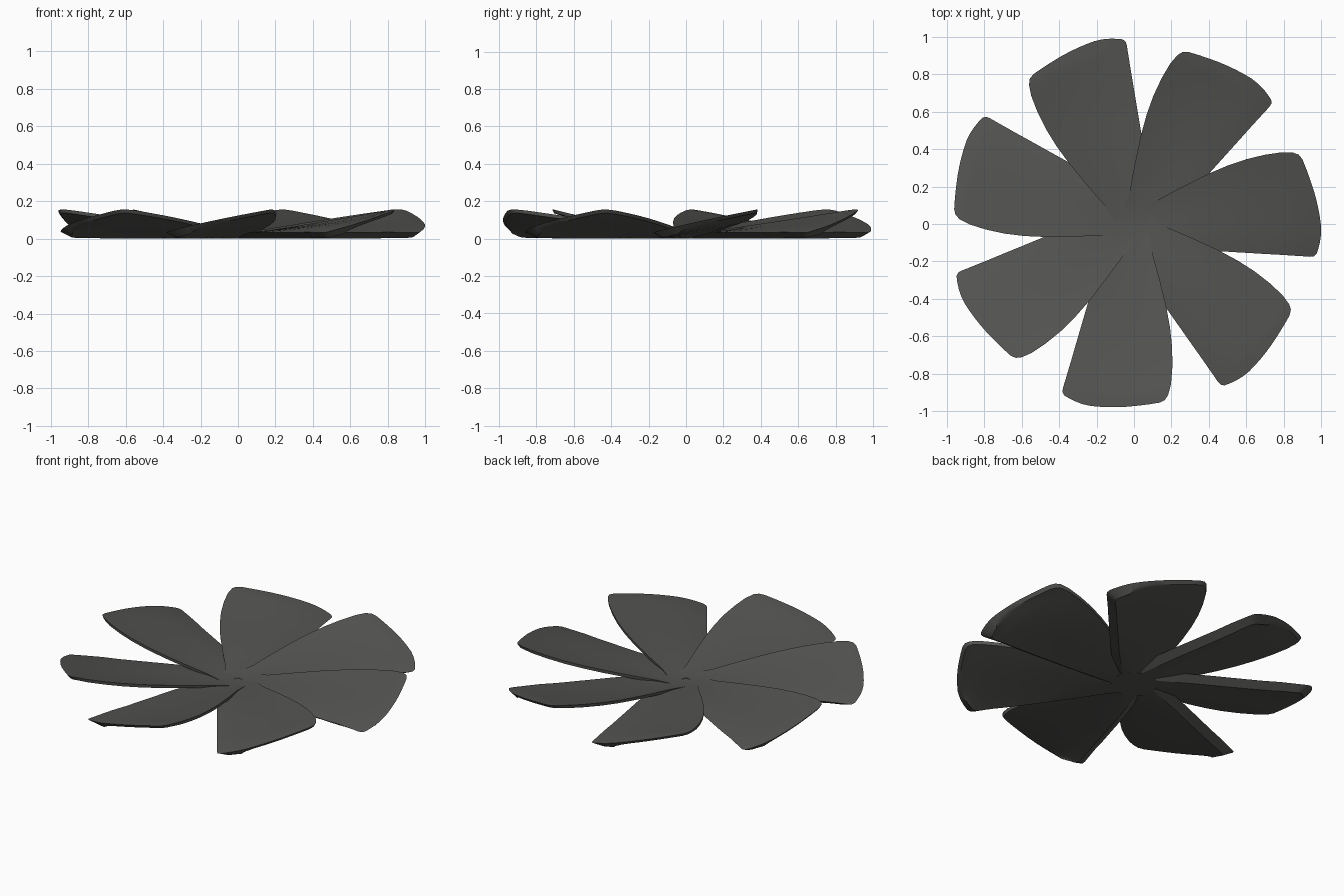
import bpy, bmesh, math
from mathutils import Matrix

if "Cube" in bpy.data.objects:
    bpy.data.objects.remove(bpy.data.objects["Cube"])

BLADES = 7
ACROSS = 10
# Blade plan lying along +x: (x, low edge y, high edge y)
PLAN = [(0.02, -0.09, 0.09), (0.12, -0.12, 0.125), (0.25, -0.13, 0.195),
        (0.39, -0.142, 0.265), (0.50, -0.148, 0.312), (0.60, -0.154, 0.346),
        (0.70, -0.16, 0.370), (0.79, -0.165, 0.383), (0.85, -0.169, 0.381),
        (0.88, -0.171, 0.370), (0.90, -0.172, 0.345), (0.92, -0.174, 0.295),
        (0.94, -0.175, 0.240), (0.96, -0.173, 0.180), (0.975, -0.160, 0.125),
        (0.985, -0.130, 0.080), (0.993, -0.098, 0.035), (0.999, -0.055, -0.01)]


def nominal(x):
    """Low and high edges, ignoring the rounded tip."""
    if x >= 0.79:
        return -0.175, 0.383
    for (x0, l0, h0), (x1, l1, h1) in zip(PLAN, PLAN[1:]):
        if x <= x1:
            t = (x - x0) / (x1 - x0)
            return l0 + t * (l1 - l0), h0 + t * (h1 - h0)


def top_z(x, y):
    lo, hi = nominal(x)
    s = min(max((y - lo) / (hi - lo), 0), 1)
    rise = 0.125 * min(1, max(0, (math.hypot(x, y) - 0.08) / 0.84))
    return 0.032 + rise * s ** 0.88


def make_blade(name, angle):
    bm = bmesh.new()
    top, under = [], []
    for x, lo, hi in PLAN:
        row_t, row_u = [], []
        inset = min(0.05, 0.3 * (hi - lo))
        for j in range(ACROSS + 1):
            v = j / ACROSS
            y = lo + v * (hi - lo)
            row_t.append(bm.verts.new((x, y, top_z(x, y))))
            # Underside is pulled in along the low edge and the tip
            ux = max(0.02, x * (1 - 0.04 * (1 - 0.6 * v)))
            uy = lo + inset + v * (hi - lo - inset * 1.1)
            z = top_z(ux, uy) - (0.042 - 0.024 * v)
            row_u.append(bm.verts.new((ux, uy, max(0, z))))
        top.append(row_t)
        under.append(row_u)
    # Skin both surfaces
    for grid in (top, under):
        for a, b in zip(grid, grid[1:]):
            for j in range(ACROSS):
                bm.faces.new((a[j], b[j], b[j + 1], a[j + 1]))

    # Close the rim between them
    def rim(g):
        return ([r[0] for r in g] + g[-1][1:] +
                [r[-1] for r in reversed(g[:-1])] + g[0][-2:0:-1])
    rt, ru = rim(top), rim(under)
    for i in range(len(rt)):
        k = (i + 1) % len(rt)
        bm.faces.new((rt[i], rt[k], ru[k], ru[i]))
    bmesh.ops.recalc_face_normals(bm, faces=bm.faces)
    bm.transform(Matrix.Rotation(angle, 4, 'Z'))
    finish(bm, name)


def finish(bm, name):
    mesh = bpy.data.meshes.new(name)
    bm.to_mesh(mesh)
    bm.free()
    obj = bpy.data.objects.new(name, mesh)
    bpy.context.collection.objects.link(obj)
    mat = bpy.data.materials.get("dark_grey") or bpy.data.materials.new("dark_grey")
    mat.diffuse_color = (0.09, 0.09, 0.085, 1)
    mat.use_nodes = True
    mat.node_tree.nodes["Principled BSDF"].inputs["Base Color"].default_value = mat.diffuse_color
    mesh.materials.append(mat)
    bpy.ops.object.select_all(action='DESELECT')
    obj.select_set(True)
    bpy.context.view_layer.objects.active = obj
    bpy.ops.object.shade_smooth_by_angle(angle=math.radians(30))


# Ring of pitched blades
for i in range(BLADES):
    make_blade(f"fan_blade_{i + 1}", i * math.tau / BLADES)

# Small flat hub joining the blade roots
bm = bmesh.new()
bmesh.ops.create_cone(bm, cap_ends=True, segments=28, radius1=0.13, radius2=0.11,
                      depth=0.03, matrix=Matrix.Translation((0, 0, 0.015)))
finish(bm, "hub")
